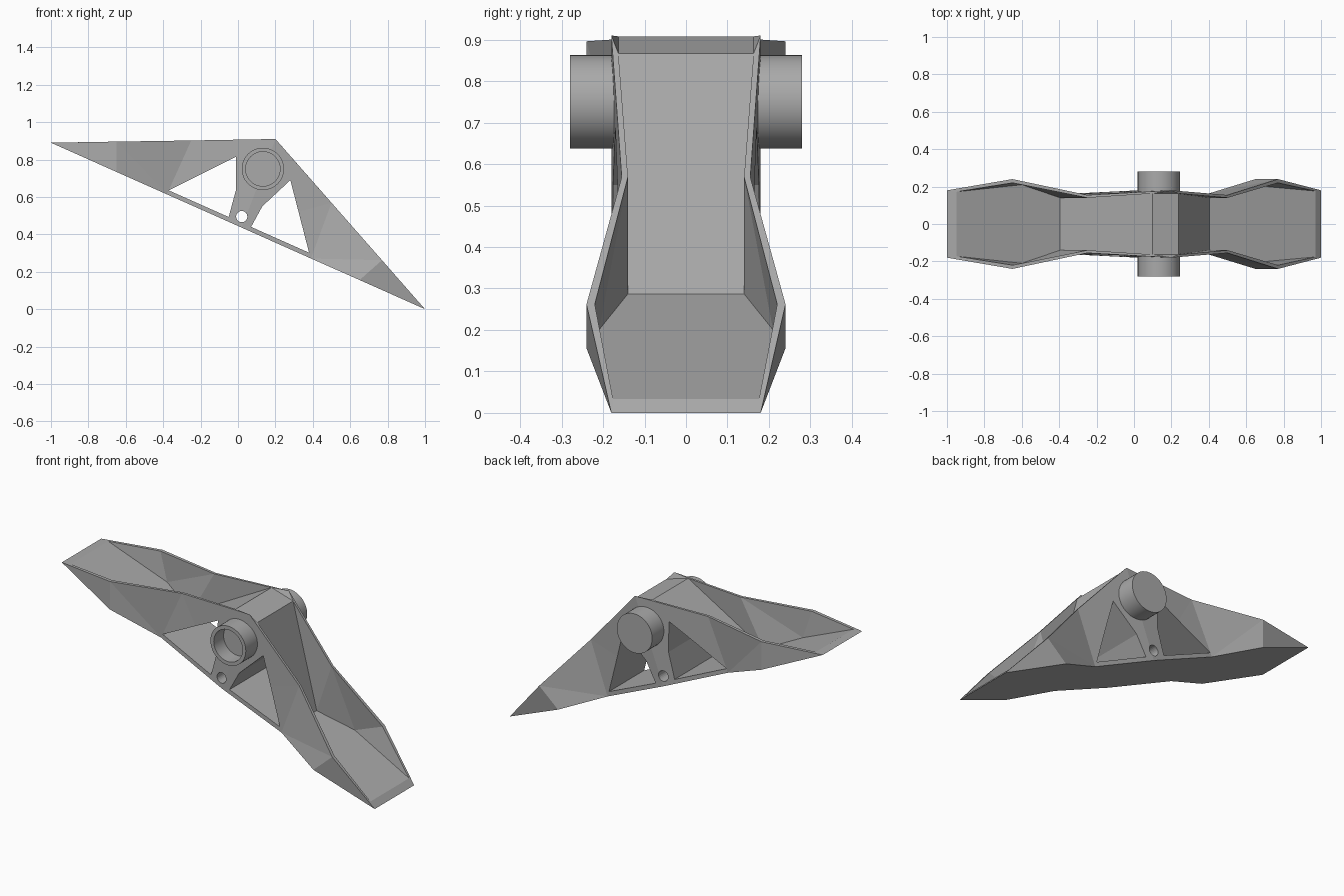
import bpy, bmesh, math

cube = bpy.data.objects.get("Cube")
if cube:
    bpy.data.objects.remove(cube)

grey = bpy.data.materials.new("plain grey")
grey.use_nodes = True
colour = (0.4, 0.4, 0.4, 1)
grey.diffuse_color = colour
grey.node_tree.nodes["Principled BSDF"].inputs["Base Color"].default_value = colour


def finish(bm, name):
    bmesh.ops.recalc_face_normals(bm, faces=bm.faces)
    mesh = bpy.data.meshes.new(name)
    bm.to_mesh(mesh)
    bm.free()
    mesh.materials.append(grey)
    obj = bpy.data.objects.new(name, mesh)
    bpy.context.collection.objects.link(obj)
    return obj


# Heights of the slanted underside, tray floor and upper rim
def under(x):
    return 0.445 * (1 - x)


def floor(x):
    return under(x) + 0.022


def rim(x):
    return 0.91 - 0.0167 * (0.2 - x) if x < 0.2 else 1.1375 * (1 - x)


# Stations along the body: (x, half width) of underside, outer rim, inner rim, tray floor
APEX = (0.02, 0.18), (0.2, 0.18)
stations = [
    ((-1, 0.18), (-1, 0.18), (-0.95, 0.172), None),
    ((-0.65, 0.24), (-0.65, 0.24), (-0.65, 0.22), (-0.6, 0.21)),
    ((-0.38, 0.16), (-0.25, 0.155), (-0.25, 0.14), (-0.395, 0.14)),
    (*APEX, (0.1, 0.163), None),
    (*APEX, (0.238, 0.163), None),
    ((0.39, 0.16), (0.5, 0.155), (0.5, 0.14), (0.405, 0.14)),
    ((0.65, 0.24), (0.77, 0.24), (0.77, 0.22), (0.6, 0.21)),
    ((1, 0.18), (1, 0.18), (0.97, 0.176), None),
]


# Body: closed U-shaped rings skinned together
def build_body():
    bm = bmesh.new()
    cache = {}

    def vert(x, y, z):
        key = (round(x, 3), round(y, 3), round(z, 3))
        if key not in cache:
            cache[key] = bm.verts.new(key)
        return cache[key]

    def face(verts):
        unique = list(dict.fromkeys(verts))
        if len(unique) > 2:
            bm.faces.new(unique)

    rings = []
    for low, top, inner, deck in stations:
        points = [(*low, under(low[0])), (*top, rim(top[0])), (*inner, rim(inner[0]))]
        if abs(low[0]) == 1:
            points[0] = points[1]
        points.append((*deck, floor(deck[0])) if deck else points[2])
        ring = [vert(*p) for p in points]
        ring += [vert(x, -y, z) for x, y, z in reversed(points)]
        rings.append(ring)
    for a, b in zip(rings, rings[1:]):
        for i in range(8):
            j = (i + 1) % 8
            face([a[i], a[j], b[j], b[i]])
    face(rings[0])
    face(rings[-1])
    bmesh.ops.triangulate(bm, faces=bm.faces)
    return finish(bm, "body")


# Cutter made of straight prisms through the whole width
def build_cutter(outlines):
    bm = bmesh.new()
    for outline in outlines:
        base = bm.faces.new([bm.verts.new((x, -0.5, z)) for x, z in outline])
        out = bmesh.ops.extrude_face_region(bm, geom=[base], use_keep_orig=True)
        moved = [g for g in out["geom"] if isinstance(g, bmesh.types.BMVert)]
        bmesh.ops.translate(bm, verts=moved, vec=(0, 1, 0))
    return finish(bm, "hole_cutter")


def circle(cx, cz, r, n):
    return [(cx + r * math.cos(math.tau * i / n), cz + r * math.sin(math.tau * i / n))
            for i in range(n)]


left_window = [(-0.37, 0.635), (-0.05, 0.493), (-0.01, 0.64), (-0.01, 0.815)]
right_window = [(0.07, 0.44), (0.38, 0.302), (0.28, 0.69), (0.13, 0.55)]
body = build_body()
cutter = build_cutter([left_window, right_window, circle(0.02, 0.495, 0.03, 24)])
cutter.hide_render = True
cut = body.modifiers.new("holes", 'BOOLEAN')
cut.operation = 'DIFFERENCE'
cut.solver = 'EXACT'
cut.object = cutter
bpy.context.view_layer.objects.active = body
body.select_set(True)
bpy.ops.object.modifier_apply(modifier=cut.name)
bpy.data.objects.remove(cutter)
body.select_set(False)


# Pivot pin: solid at the back, with a round socket in the front
def build_pin():
    bm = bmesh.new()
    profile = [(0.113, 0.28), (0.113, -0.28), (0.092, -0.28), (0.092, -0.19)]
    rings = [[bm.verts.new((x, y, z)) for x, z in circle(0.133, 0.75, r, 48)]
             for r, y in profile]
    for a, b in zip(rings, rings[1:]):
        for i in range(48):
            j = (i + 1) % 48
            bm.faces.new([a[i], a[j], b[j], b[i]])
    bm.faces.new(rings[0])
    bm.faces.new(rings[-1])
    return finish(bm, "pivot_pin")


pin = build_pin()
bpy.context.view_layer.objects.active = pin
pin.select_set(True)
bpy.ops.object.shade_smooth_by_angle(angle=math.radians(30))
